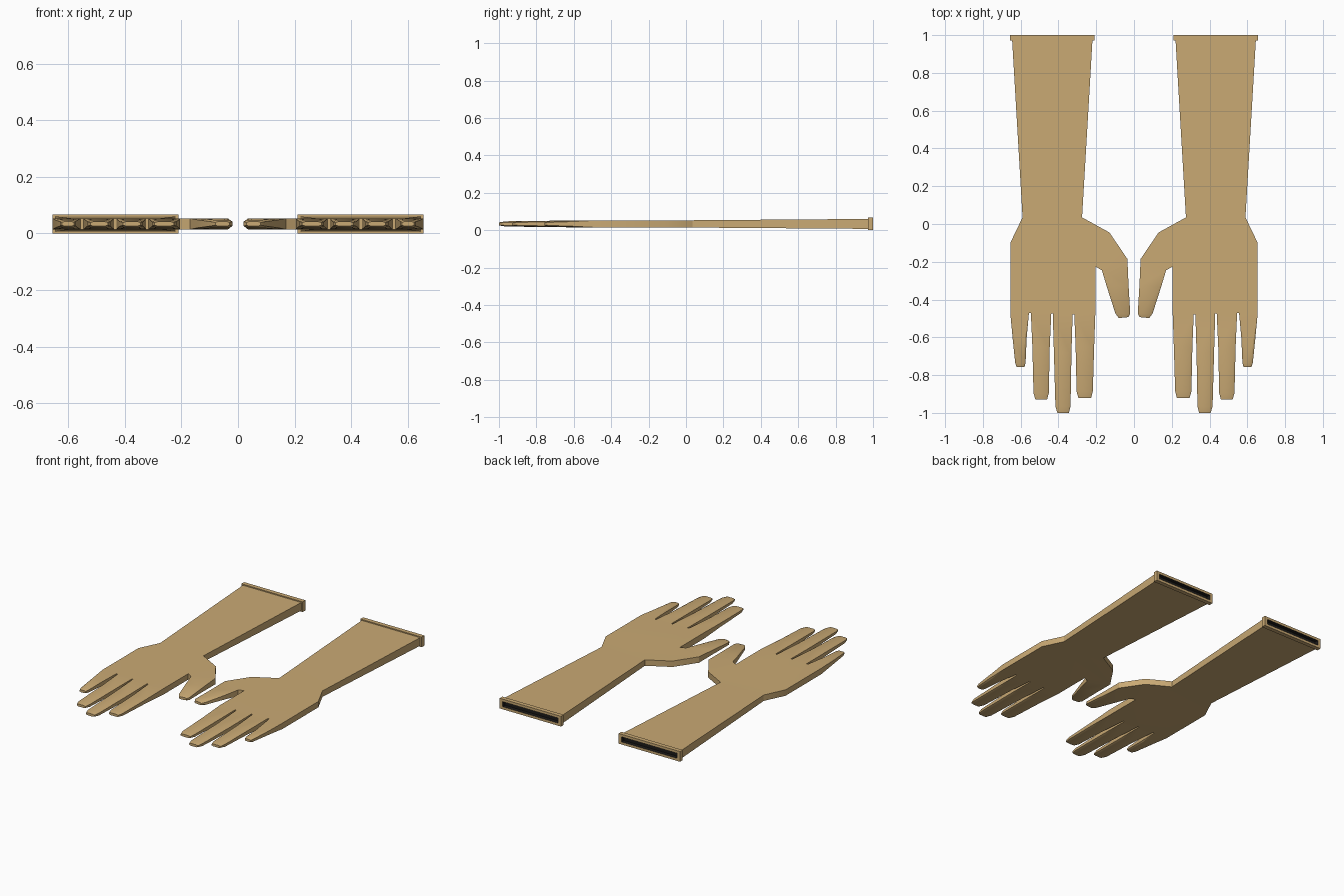
import bpy, bmesh
from mathutils import Vector

if "Cube" in bpy.data.objects:
    bpy.data.objects.remove(bpy.data.objects["Cube"])

ZC, H = 0.0335, 0.0195          # mid height and half thickness of the hand


def material(name, col):
    m = bpy.data.materials.new(name)
    m.diffuse_color = (*col, 1)
    m.use_nodes = True
    m.node_tree.nodes["Principled BSDF"].inputs["Base Color"].default_value = m.diffuse_color
    return m


TAN = material("tan_fabric", (0.59, 0.40, 0.175))
DARK = material("dark_lining", (0.012, 0.011, 0.01))

# hand outline, as (x, y); fingers, thumb and sleeve attach on the open edges
PALM = [(0.59, 0.035), (0.655, -0.10), (0.655, -0.47),
        (0.556, -0.47), (0.546, -0.47), (0.438, -0.475), (0.43, -0.475),
        (0.325, -0.48), (0.316, -0.48), (0.205, -0.48),
        (0.205, -0.225), (0.17, -0.245), (0.035, -0.185),
        (0.13, -0.045), (0.275, 0.035)]
OPEN = {2, 4, 6, 8, 11, 14}

# each digit: (left point, right point, half thickness, chamfer) per section
DIGITS = [
    [((0.556, -0.47), (0.655, -0.47), H, 0), ((0.568, -0.60), (0.643, -0.60), 0.0175, 0.5),
     ((0.574, -0.735), (0.629, -0.735), 0.014, 0.8), ((0.58, -0.757), (0.622, -0.757), 0.008, 0.8)],
    [((0.438, -0.475), (0.546, -0.47), H, 0), ((0.446, -0.65), (0.538, -0.65), 0.0175, 0.5),
     ((0.451, -0.895), (0.532, -0.895), 0.014, 0.8), ((0.46, -0.93), (0.522, -0.93), 0.008, 0.8)],
    [((0.325, -0.48), (0.43, -0.475), H, 0), ((0.331, -0.68), (0.424, -0.68), 0.0175, 0.5),
     ((0.336, -0.965), (0.416, -0.965), 0.014, 0.8), ((0.345, -1.0), (0.406, -1.0), 0.008, 0.8)],
    [((0.205, -0.48), (0.316, -0.48), H, 0), ((0.211, -0.65), (0.309, -0.65), 0.0175, 0.5),
     ((0.218, -0.885), (0.304, -0.885), 0.014, 0.8), ((0.227, -0.92), (0.295, -0.92), 0.008, 0.8)],
    [((0.035, -0.185), (0.17, -0.245), H, 0), ((0.029, -0.32), (0.143, -0.335), 0.018, 0.4),
     ((0.02, -0.475), (0.098, -0.475), 0.014, 0.8), ((0.03, -0.493), (0.08, -0.498), 0.008, 0.8)],
]


def section(bm, sx, a, b, h, c):
    """Chamfered strip cross-section between two outline points."""
    a, b = Vector(a), Vector(b)
    w, s = 0.22 * c, 1 - 0.55 * c
    pts = [(0, -s), (w, -1), (1 - w, -1), (1, -s), (1, s), (1 - w, 1), (w, 1), (0, s)]
    out = []
    for t, z in pts:
        p = a.lerp(b, t)
        out.append(bm.verts.new((p.x * sx, p.y, ZC + z * h)))
    return out


def rect(bm, sx, x0, x1, y, h):
    return [bm.verts.new((x * sx, y, ZC + z)) for x, z in
            ((x0, -h), (x1, -h), (x1, h), (x0, h))]


def loft(bm, rings, cap=False):
    faces = []
    for r, q in zip(rings, rings[1:]):
        n = len(r)
        faces.append([bm.faces.new((r[i], r[(i + 1) % n], q[(i + 1) % n], q[i]))
                      for i in range(n)])
    if cap:
        faces.append([bm.faces.new(rings[-1])])
    return faces


def finish(bm, name, mats):
    bmesh.ops.remove_doubles(bm, verts=bm.verts, dist=0.0002)
    bmesh.ops.recalc_face_normals(bm, faces=bm.faces)
    me = bpy.data.meshes.new(name)
    bm.to_mesh(me)
    bm.free()
    for m in mats:
        me.materials.append(m)
    ob = bpy.data.objects.new(name, me)
    bpy.context.collection.objects.link(ob)
    return ob


def build(side, sx):
    # glove: palm, digits and flaring sleeve in one skin
    bm = bmesh.new()
    top = [bm.verts.new((x * sx, y, ZC + H)) for x, y in PALM]
    bot = [bm.verts.new((x * sx, y, ZC - H)) for x, y in PALM]
    bm.faces.new(top)
    bm.faces.new(bot[::-1])
    n = len(PALM)
    for i in range(n):
        if i not in OPEN:
            j = (i + 1) % n
            bm.faces.new((top[i], top[j], bot[j], bot[i]))
    for d in DIGITS:
        loft(bm, [section(bm, sx, *s) for s in d], cap=True)
    sleeve = [rect(bm, sx, 0.275, 0.59, 0.035, H),
              rect(bm, sx, 0.22, 0.645, 0.972, 0.0265)]
    loft(bm, sleeve)
    glove = finish(bm, side + "_glove", [TAN])
    bpy.ops.object.select_all(action='DESELECT')
    glove.select_set(True)
    bpy.context.view_layer.objects.active = glove
    bpy.ops.object.shade_smooth_by_angle(angle=0.5)

    # cuff hem with a recessed dark opening
    bm = bmesh.new()
    rings = [rect(bm, sx, 0.22, 0.645, 0.972, 0.0265),
             rect(bm, sx, 0.21, 0.656, 0.972, 0.0335),
             rect(bm, sx, 0.21, 0.656, 1.0, 0.0335),
             rect(bm, sx, 0.231, 0.635, 1.0, 0.0165),
             rect(bm, sx, 0.231, 0.635, 0.975, 0.0165)]
    for group in loft(bm, rings, cap=True)[-2:]:
        for f in group:
            f.material_index = 1
    finish(bm, side + "_cuff_hem", [TAN, DARK])


for side, sx in (("right", 1), ("left", -1)):
    build(side, sx)
